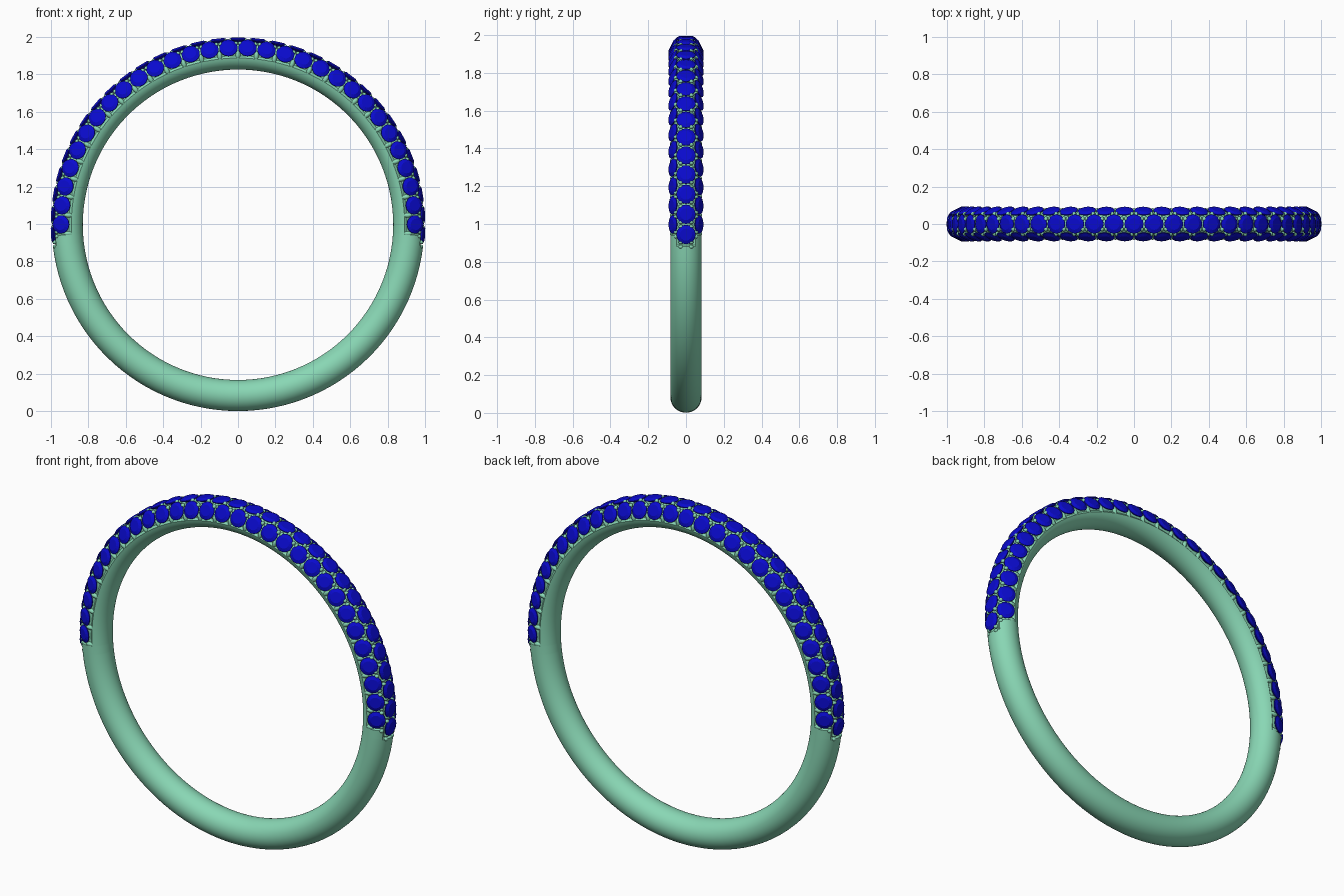
import bpy, bmesh
from math import sin, cos, radians, pi
from mathutils import Matrix, Vector

if "Cube" in bpy.data.objects:
    bpy.data.objects.remove(bpy.data.objects["Cube"])

R, T, CZ = 0.912, 0.083, 0.996      # ring radius, tube radius, centre height
STEP = 6.2                          # degrees between stones
ROW = 64                            # tilt of the side rows around the tube


def frame(th, ph, r):
    """Matrix on the tube: x along the ring, y around the tube, z outward."""
    th, ph = radians(th), radians(ph)
    e, t, y = Vector((sin(th), 0, cos(th))), Vector((cos(th), 0, -sin(th))), Vector((0, 1, 0))
    n = e * cos(ph) + y * sin(ph)
    b = y * cos(ph) - e * sin(ph)
    p = e * R + n * r + Vector((0, 0, CZ))
    m = Matrix((t, b, n)).transposed().to_4x4()
    m.translation = p
    return m


def material(name, col):
    m = bpy.data.materials.new(name)
    m.diffuse_color = (*col, 1)
    m.use_nodes = True
    m.node_tree.nodes["Principled BSDF"].inputs["Base Color"].default_value = m.diffuse_color
    return m


def finish(bm, name, mat, angle):
    bmesh.ops.recalc_face_normals(bm, faces=bm.faces)
    me = bpy.data.meshes.new(name)
    bm.to_mesh(me)
    bm.free()
    ob = bpy.data.objects.new(name, me)
    bpy.context.collection.objects.link(ob)
    me.materials.append(mat)
    bpy.ops.object.select_all(action='DESELECT')
    ob.select_set(True)
    bpy.context.view_layer.objects.active = ob
    if angle:
        bpy.ops.object.shade_smooth_by_angle(angle=radians(angle))
    return ob


metal = material("green_metal", (0.25, 0.68, 0.46))
blue = material("blue_stone", (0.003, 0.003, 0.62))

# Band: a torus with a sunken seat for the stones on the upper half
half = [0.0] + [i * 3.1 for i in range(1, 30)] + [93.0, 93.4, 96.3, 96.7]
half += [96.7 + (180 - 96.7) * i / 28 for i in range(1, 28)]
thetas = [-a for a in reversed(half[1:])] + half + [180.0]
phis = [-180 + 7.5 * i for i in range(48)]


def tube(th, ph):
    end = 96.5 if abs(ph) < 32 else 93.2
    return T - 0.014 if abs(th) < end and abs(ph) < 100 else T


bm = bmesh.new()
rings = [[bm.verts.new(frame(th, ph, tube(th, ph)).translation) for ph in phis] for th in thetas]
for i, a in enumerate(rings):
    b = rings[(i + 1) % len(rings)]
    for j in range(48):
        k = (j + 1) % 48
        bm.faces.new((a[j], a[k], b[k], b[j]))
finish(bm, "band", metal, 35)


# Stones: three staggered rows of faceted round cuts
def stone(bm, m, r, n=16):
    prof = ((0.15, -0.025), (1.0, -0.004), (1.0, 0.0), (0.62, 0.009))
    loops = [[bm.verts.new(m @ Vector((r * s * cos(2 * pi * i / n), r * s * sin(2 * pi * i / n), h)))
              for i in range(n)] for s, h in prof]
    for a, b in zip(loops, loops[1:]):
        for i in range(n):
            bm.faces.new((a[i], a[(i + 1) % n], b[(i + 1) % n], b[i]))
    bm.faces.new(loops[-1])
    bm.faces.new(loops[0][::-1])


centre_row = [STEP * (i - 15) for i in range(31)]
side_row = [STEP * (i - 14.5) for i in range(30)]
for name, row, ph, r in (("centre_stones", centre_row, 0, 0.051),
                         ("front_stones", side_row, -ROW, 0.049),
                         ("back_stones", side_row, ROW, 0.049)):
    bm = bmesh.new()
    for th in row:
        stone(bm, frame(th, ph, 0.079), r)
    finish(bm, name, blue, 0)


# Prongs: beads in the gaps between stones, long teeth on the inner edge
def bead(bm, th, ph, r, size):
    bmesh.ops.create_uvsphere(bm, u_segments=10, v_segments=6, radius=1,
                              matrix=frame(th, ph, r) @ Matrix.Diagonal((*size, 1)))


bm = bmesh.new()
for s in (-1, 1):
    for th in side_row + [-96.1, 96.1]:
        for d in (-0.7, 0.7):
            bead(bm, th + d, s * 21, 0.077, (0.011, 0.013, 0.011))
    for th in centre_row:
        for d in (-0.7, 0.7):
            bead(bm, th + d, s * 43, 0.077, (0.011, 0.013, 0.011))
        bead(bm, th, s * 94, 0.072, (0.013, 0.026, 0.013))
finish(bm, "prongs", metal, 60)
